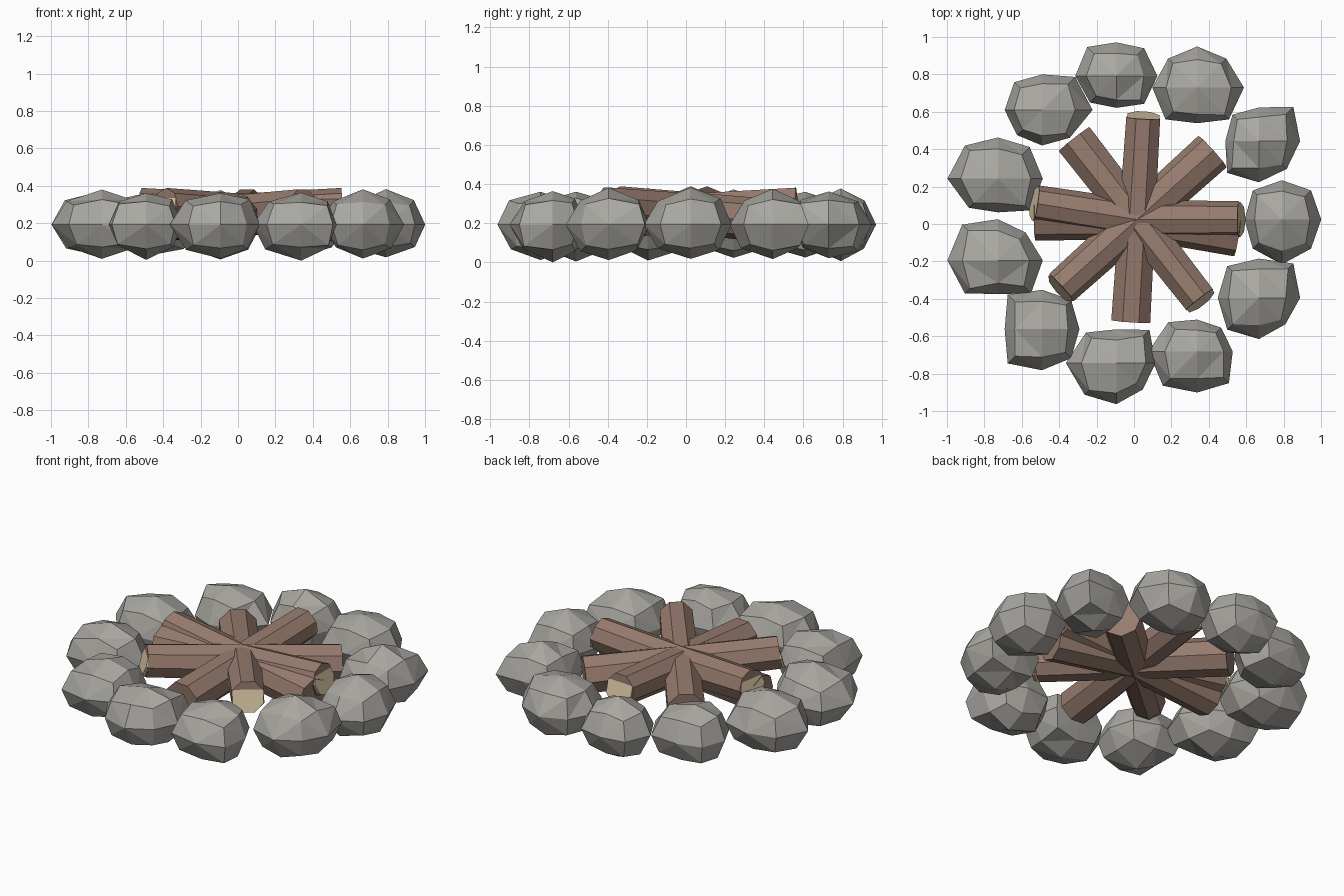
import bpy, bmesh, math, random
from mathutils import Matrix

if "Cube" in bpy.data.objects:
    bpy.data.objects.remove(bpy.data.objects["Cube"])

random.seed(4)
CX, CY = 0.016, 0.024      # middle of the fire


def material(name, col):
    m = bpy.data.materials.new(name)
    m.diffuse_color = (*col, 1)
    m.use_nodes = True
    m.node_tree.nodes["Principled BSDF"].inputs["Base Color"].default_value = m.diffuse_color
    return m


STONE = material("stone grey", (0.40, 0.39, 0.36))
BARK = material("bark brown", (0.31, 0.20, 0.155))
WOOD = material("cut wood tan", (0.66, 0.54, 0.36))


def finish(bm, name, *mats):
    me = bpy.data.meshes.new(name)
    bm.to_mesh(me)
    bm.free()
    for m in mats:
        me.materials.append(m)
    ob = bpy.data.objects.new(name, me)
    bpy.context.collection.objects.link(ob)
    return ob


def stone(i, radii):
    """Rounded cube, pushed out to one radius (hundredths) per 45 degrees."""
    bm = bmesh.new()
    bmesh.ops.create_cube(bm, size=2)
    bmesh.ops.subdivide_edges(bm, edges=bm.edges[:], cuts=1, use_grid_fill=True)
    a = i * math.tau / 11
    ox, oy = CX + 0.775 * math.cos(a), CY + 0.775 * math.sin(a)
    for v in bm.verts:
        v.co.normalize()
        k = round(math.atan2(v.co.y, v.co.x) / (math.pi / 4)) % 8
        r = radii[k] / 100
        ring = abs(v.co.z) > 0.1
        if ring:
            r *= random.uniform(0.92, 1.06)
        h = random.uniform(0.92, 1.06) if ring else 1
        v.co = (ox + v.co.x * r, oy + v.co.y * r, 0.193 + v.co.z * 0.182 * h)
    bmesh.ops.triangulate(bm, faces=bm.faces[:])
    finish(bm, f"ring_stone_{i + 1}", STONE)


def log(i, angle, roll):
    """Tapered eight-sided log through the centre, slightly raised at its cut end."""
    bm = bmesh.new()
    half, tilt = 0.545, math.radians(4)
    roll = Matrix.Rotation(math.radians(roll), 4, 'Z')
    bmesh.ops.create_cone(bm, cap_ends=True, segments=8, radius1=0.113, radius2=0.098,
                          depth=2 * half, matrix=roll)
    # pale disc on the raised end, leaning so its lower half stands proud
    disc = bmesh.ops.create_cone(bm, cap_ends=True, segments=8, radius1=0.093, radius2=0.093, depth=0.016,
                                 matrix=Matrix.Translation((0, 0, half + 0.002))
                                 @ Matrix.Rotation(math.radians(-13), 4, 'Y') @ roll)
    for f in {f for v in disc["verts"] for f in v.link_faces}:
        f.material_index = 1
    bm.transform(Matrix.Translation((CX, CY, 0.253)) @ Matrix.Rotation(math.radians(angle), 4, 'Z')
                 @ Matrix.Rotation(math.pi / 2 - tilt, 4, 'Y'))
    finish(bm, f"log_{i}", BARK, WOOD)


# Ring of eleven stones: outline radii from +x, counter-clockwise
STONES = [
    (21, 22, 21, 22, 20, 22, 24, 22),
    (22, 26, 18, 20, 18, 24, 22, 21),
    (25, 22, 22, 22, 24, 24, 19, 24),
    (22, 21, 18, 22, 22, 20, 17, 21),
    (27, 25, 19, 21, 20, 19, 19, 21),
    (24, 24, 22, 25, 27, 22, 18, 24),
    (24, 21, 22, 27, 27, 25, 18, 25),
    (20, 22, 21, 26, 20, 26, 22, 22),
    (21, 25, 18, 23, 27, 24, 22, 20),
    (19, 18, 17, 22, 26, 26, 22, 24),
    (22, 26, 21, 24, 22, 24, 22, 20),
]
for i, s in enumerate(STONES):
    stone(i, s)

# Crossed logs: direction of the raised end, roll
for i, (ang, roll) in enumerate([(0, 0), (86.5, 22.5), (171, 0), (222, 0), (308, 22.5)]):
    log(i + 1, ang, roll)
